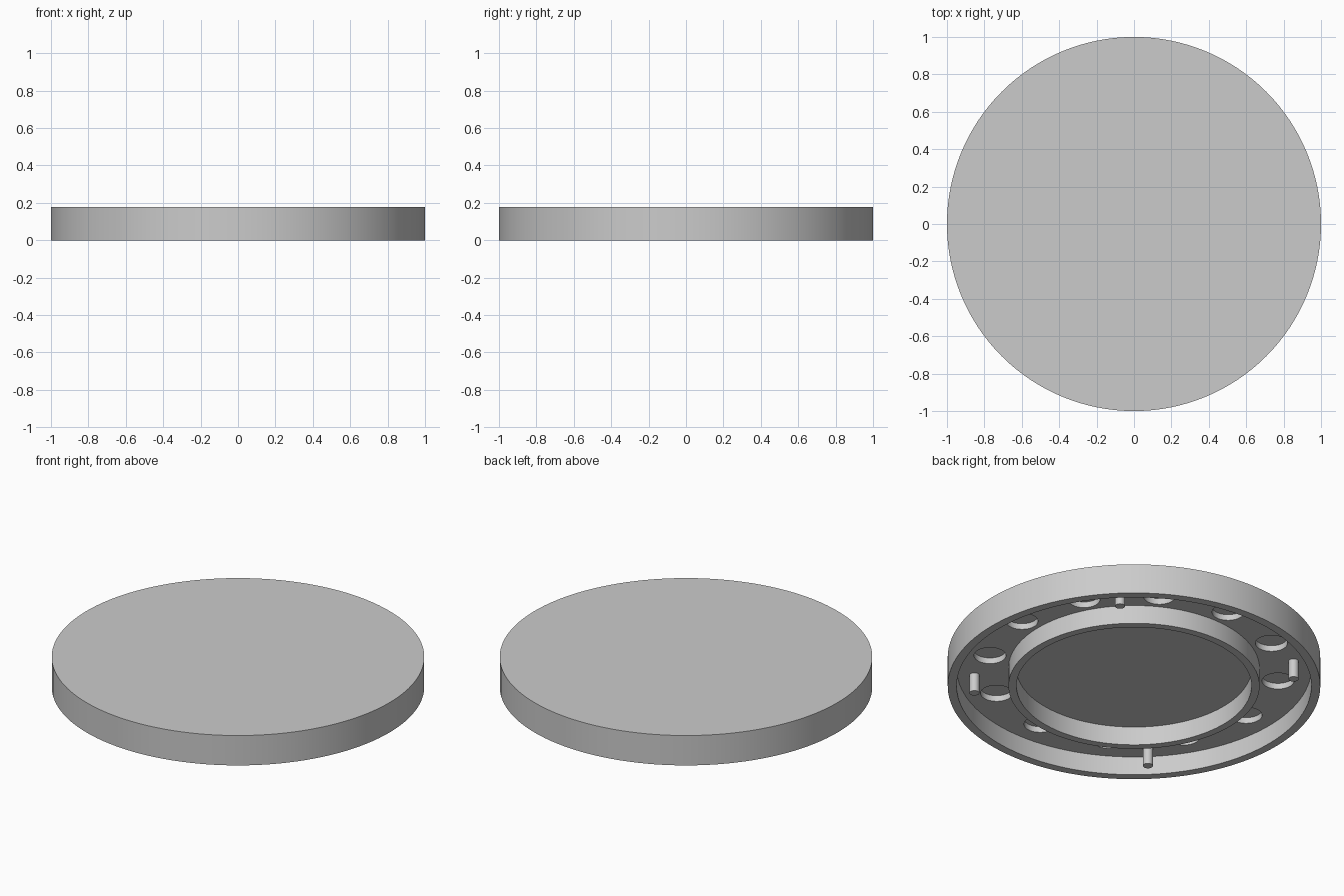
import bpy, bmesh, math
from mathutils import Matrix

HEIGHT, FLOOR, POCKET = 0.177, 0.11, 0.145   # top, recess ceiling, pocket ceiling

cube = bpy.data.objects.get("Cube")
if cube:
    bpy.data.objects.remove(cube, do_unlink=True)

grey = bpy.data.materials.new("light grey")
grey.use_nodes = True
grey.diffuse_color = (0.6, 0.6, 0.6, 1)
grey.node_tree.nodes["Principled BSDF"].inputs["Base Color"].default_value = (0.6, 0.6, 0.6, 1)


def make_object(name, bm):
    bmesh.ops.recalc_face_normals(bm, faces=bm.faces)
    mesh = bpy.data.meshes.new(name)
    bm.to_mesh(mesh)
    bm.free()
    mesh.materials.append(grey)
    obj = bpy.data.objects.new(name, mesh)
    bpy.context.collection.objects.link(obj)
    return obj


def cylinder_ring(name, count, start, distance, radius, z0, z1, sides):
    """Upright cylinders spaced evenly round the centre."""
    bm = bmesh.new()
    for i in range(count):
        angle = math.radians(start + 360 * i / count)
        place = Matrix.Translation((distance * math.cos(angle), distance * math.sin(angle), (z0 + z1) / 2))
        bmesh.ops.create_cone(bm, cap_ends=True, segments=sides, radius1=radius,
                              radius2=radius, depth=z1 - z0, matrix=place)
    return make_object(name, bm)


# Round lid with an outer skirt and an inner ring underneath
profile = [(0, HEIGHT), (1, HEIGHT), (1, 0), (0.952, 0), (0.952, FLOOR), (0.674, FLOOR),
           (0.674, 0), (0.631, 0), (0.631, FLOOR), (0, FLOOR)]
bm = bmesh.new()
verts = [bm.verts.new((r, 0, z)) for r, z in profile]
edges = [bm.edges.new(pair) for pair in zip(verts, verts[1:])]
bmesh.ops.spin(bm, geom=verts + edges, cent=(0, 0, 0), axis=(0, 0, 1),
               angle=math.tau, steps=128, use_merge=False)
bmesh.ops.remove_doubles(bm, verts=bm.verts, dist=0.0001)
lid = make_object("lid", bm)

# Twelve blind pockets in the channel between skirt and ring
cutter = cylinder_ring("pocket_cutter", 12, 0, 0.785, 0.086, FLOOR - 0.05, POCKET, 48)
cutter.hide_render = True
cut = lid.modifiers.new("pockets", 'BOOLEAN')
cut.operation = 'DIFFERENCE'
cut.solver = 'EXACT'
cut.object = cutter
bpy.context.view_layer.objects.active = lid
bpy.ops.object.modifier_apply(modifier=cut.name)
bpy.data.objects.remove(cutter, do_unlink=True)

# Four locating pins, each midway between two pockets
pins = cylinder_ring("locating_pins", 4, 45, 0.86, 0.027, 0, FLOOR + 0.01, 32)

# Smooth round walls, sharp rims
bpy.ops.object.select_all(action='DESELECT')
for obj in (lid, pins):
    obj.select_set(True)
bpy.ops.object.shade_smooth_by_angle(angle=math.radians(30))
